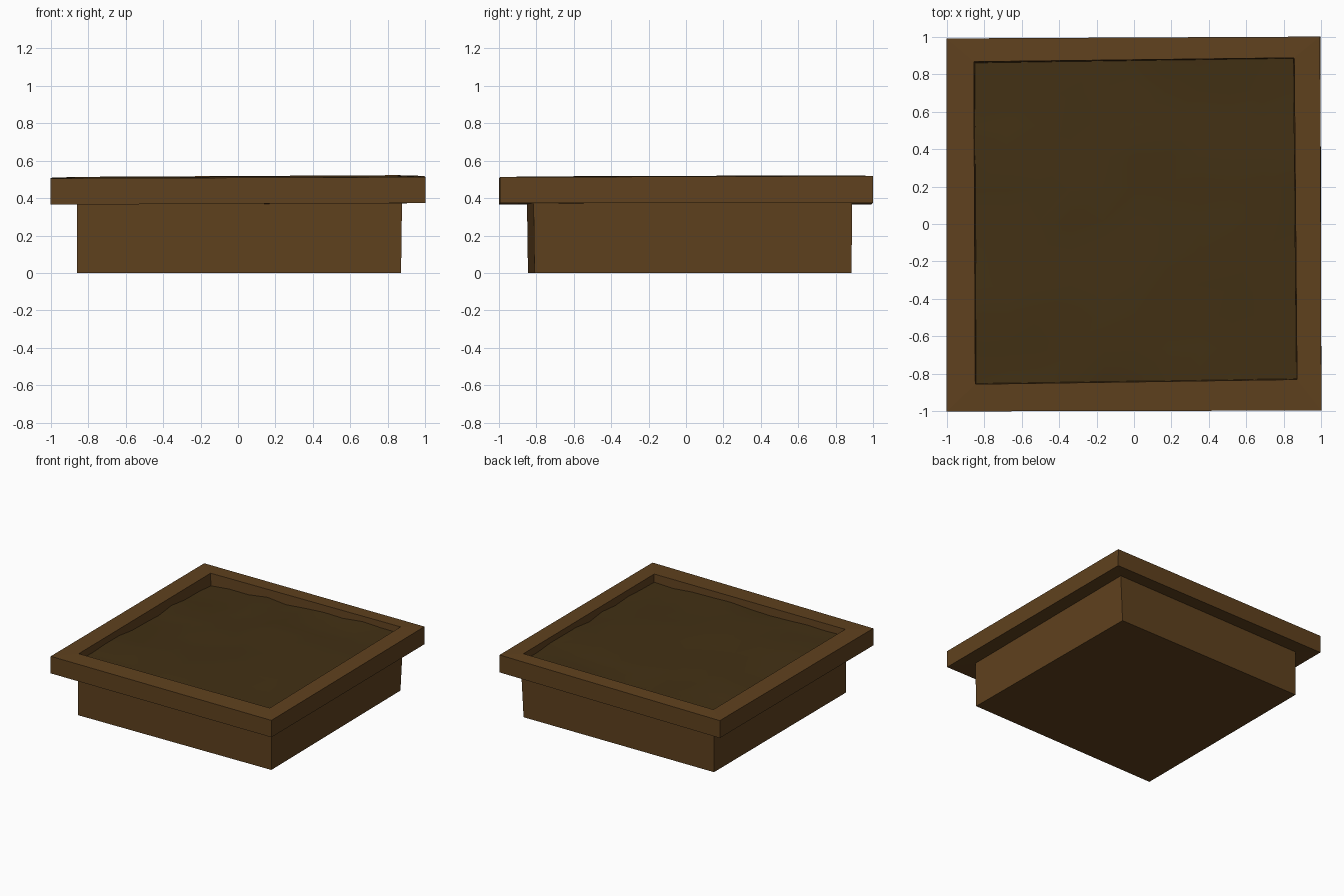
import bpy, bmesh, random
from mathutils import Vector

if "Cube" in bpy.data.objects:
    bpy.data.objects.remove(bpy.data.objects["Cube"])

random.seed(4)


def material(name, color):
    m = bpy.data.materials.new(name)
    m.diffuse_color = (*color, 1)
    m.use_nodes = True
    m.node_tree.nodes["Principled BSDF"].inputs["Base Color"].default_value = m.diffuse_color
    return m


def finish(bm, name, mat):
    bmesh.ops.recalc_face_normals(bm, faces=bm.faces)
    me = bpy.data.meshes.new(name)
    bm.to_mesh(me)
    bm.free()
    me.materials.append(mat)
    ob = bpy.data.objects.new(name, me)
    bpy.context.collection.objects.link(ob)
    return ob


wood = material("wood", (0.115, 0.053, 0.013))
earth = material("earth", (0.055, 0.03, 0.007))

# Slightly crooked corner loops, ordered front-left, front-right, back-right, back-left
foot = [(-0.86, -0.845, 0), (0.87, -0.81, 0), (0.855, 0.885, 0), (-0.86, 0.865, 0)]
neck = [(-0.86, -0.85, 0.366), (0.875, -0.815, 0.372), (0.875, 0.888, 0.38), (-0.86, 0.868, 0.37)]
rim_low = [(-1, -1, 0.365), (1, -0.995, 0.373), (0.995, 1, 0.375), (-1, 0.99, 0.365)]
rim_top = [(-1, -1, 0.505), (1, -0.995, 0.512), (0.993, 1, 0.518), (-1, 0.99, 0.508)]
mouth = [(-0.847, -0.855, 0.512), (0.87, -0.83, 0.516), (0.855, 0.887, 0.522), (-0.855, 0.866, 0.513)]
inner = [(-0.835, -0.845, 0.37), (0.862, -0.82, 0.37), (0.85, 0.878, 0.37), (-0.845, 0.856, 0.37)]

# Planter: closed bottom, body, overhanging rim and inner walls
bm = bmesh.new()
loops = [[bm.verts.new(c) for c in loop] for loop in (foot, neck, rim_low, rim_top, mouth, inner)]
bm.faces.new(loops[0][::-1])
for a, b in zip(loops, loops[1:]):
    for i in range(4):
        j = (i + 1) % 4
        bm.faces.new((a[i], a[j], b[j], b[i]))
finish(bm, "planter_box", wood)

# Soil: bumpy grid stretched between the inner walls
N = 10
heights = [0.465, 0.45, 0.475, 0.425]
c = [Vector((p[0], p[1], h)) for p, h in zip(mouth, heights)]
bm = bmesh.new()
grid = []
for r in range(N + 1):
    v = r / N
    row = []
    for k in range(N + 1):
        u = k / N
        p = c[0].lerp(c[1], u).lerp(c[3].lerp(c[2], u), v)
        p.x *= 0.996
        p.y *= 0.996
        p.z += random.uniform(-0.012, 0.012) + 0.12 * u * (1 - u) * v * (1 - v)
        row.append(bm.verts.new(p))
    grid.append(row)
for r in range(N):
    for k in range(N):
        f = bm.faces.new((grid[r][k], grid[r][k + 1], grid[r + 1][k + 1], grid[r + 1][k]))
        f.smooth = True
finish(bm, "soil", earth)
